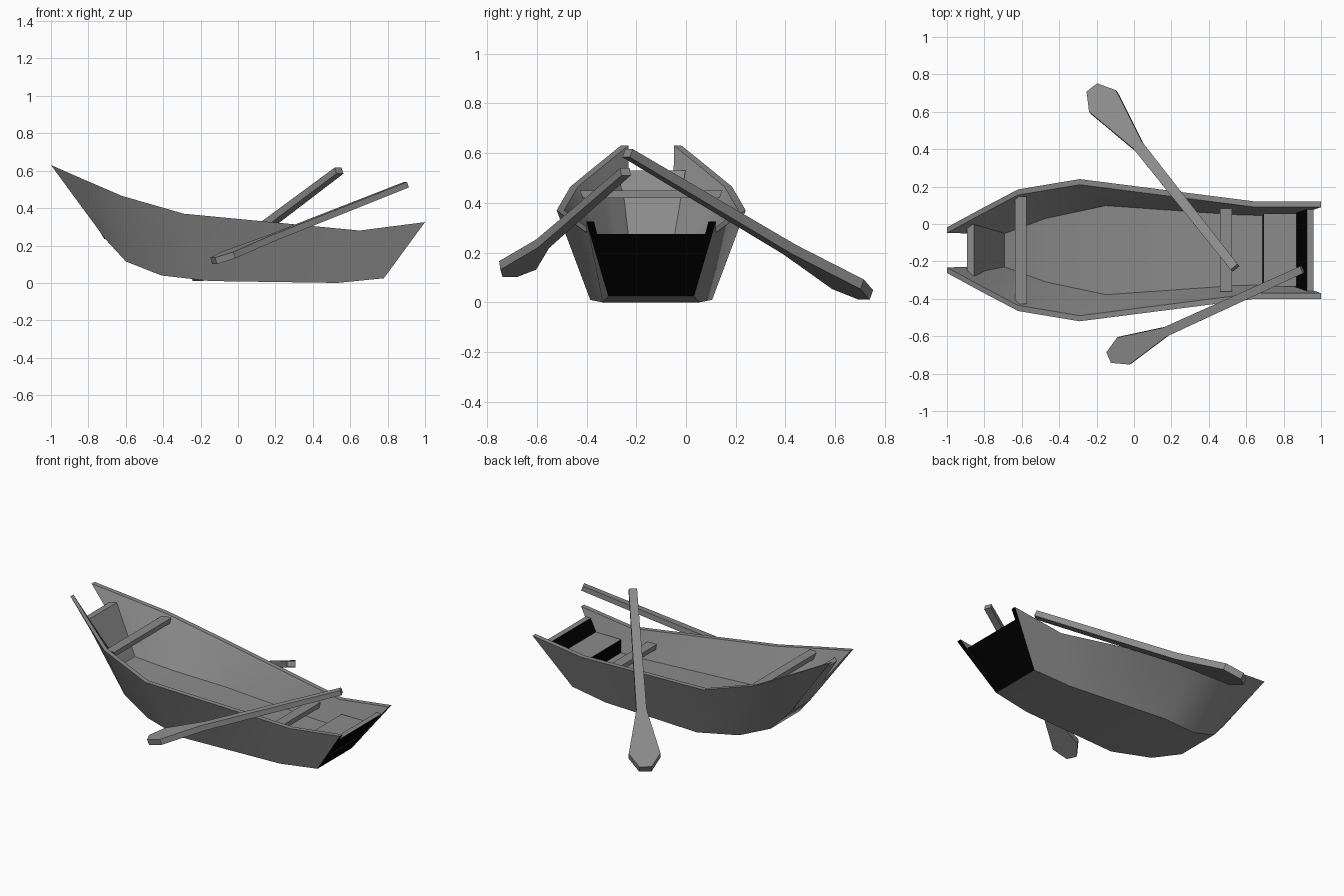
import bpy, math
from mathutils import Vector

if "Cube" in bpy.data.objects:
    bpy.data.objects.remove(bpy.data.objects["Cube"])

CY = -0.14  # centreline of the boat


def material(name, rgb):
    m = bpy.data.materials.new(name)
    m.diffuse_color = (*rgb, 1)
    m.use_nodes = True
    m.node_tree.nodes["Principled BSDF"].inputs["Base Color"].default_value = m.diffuse_color
    return m


GREY = material("weathered grey", (0.26, 0.26, 0.26))
BLACK = material("black", (0.0, 0.0, 0.0))


def loft(name, sections, black=None):
    """Join equal closed sections into a solid; black(face) picks dark faces."""
    n = len(sections[0])
    verts = [tuple(p) for s in sections for p in s]
    faces = []
    for i in range(len(sections) - 1):
        for j in range(n):
            k = (j + 1) % n
            faces.append((i * n + j, i * n + k, (i + 1) * n + k, (i + 1) * n + j))
    last = (len(sections) - 1) * n
    if n == 8:  # U-shaped section: cap each wall and the floor separately
        for b in (0, last):
            for q in ((0, 1, 6, 7), (1, 2, 5, 6), (2, 3, 4, 5)):
                c = [b + v for v in q]
                faces.append(c if b == 0 else c[::-1])
    else:
        faces += [tuple(range(n)), tuple(range(last + n - 1, last - 1, -1))]
    me = bpy.data.meshes.new(name)
    me.from_pydata(verts, [], faces)
    me.materials.append(GREY)
    me.materials.append(BLACK)
    ob = bpy.data.objects.new(name, me)
    bpy.context.collection.objects.link(ob)
    bpy.context.view_layer.objects.active = ob
    ob.select_set(True)
    bpy.ops.object.mode_set(mode='EDIT')
    bpy.ops.mesh.select_all(action='SELECT')
    bpy.ops.mesh.normals_make_consistent(inside=False)
    bpy.ops.object.mode_set(mode='OBJECT')
    if black:
        for p in me.polygons:
            p.material_index = int(black(p))
    bpy.ops.object.shade_smooth_by_angle(angle=math.radians(30))
    ob.select_set(False)
    return ob


def cross_plank(name, bottom, top, black=None):
    """Plank across the boat; bottom/top = (x0, x1, half width, z)."""
    def ring(x0, x1, h, z):
        return [(x0, CY - h, z), (x1, CY - h, z), (x1, CY + h, z), (x0, CY + h, z)]
    return loft(name, [ring(*bottom), ring(*top)], black)


# hull: stations of rim, outer chine and inner floor edge as (x, half width, z)
stations = [
    ((-1.0, .122, .63), (-.71, .10, .235), (-.70, .086, .25)),
    ((-.81, .225, .547), (-.60, .145, .115), (-.58, .13, .215)),
    ((-.62, .325, .465), (-.41, .19, .04), (-.47, .17, .185)),
    ((-.29, .38, .37), (-.15, .245, .01), (-.15, .238, .14)),
    ((.65, .26, .28), (.53, .195, .0), (.53, .19, .13)),
    ((1.0, .26, .325), (.78, .172, .025), (.857, .18, .13)),
]
sections = []
for rim, chine, floor in stations:
    half = [rim, chine]
    inner = [floor, (rim[0], rim[1] - .03, rim[2])]
    sections.append([(x, CY + h, z) for x, h, z in half]
                    + [(x, CY - h, z) for x, h, z in half[::-1]]
                    + [(x, CY - h, z) for x, h, z in inner[::-1]]
                    + [(x, CY + h, z) for x, h, z in inner])
loft("hull", sections, lambda p: p.normal.x > .7 and p.center.x > .75)

# end boards
cross_plank("bow_board", (-.715, -.685, .088, .235), (-.893, -.855, .138, .53))
cross_plank("transom", (.745, .782, .165, .03), (.925, .960, .24, .275),
            lambda p: abs(p.normal.x) > .6)

# seats
cross_plank("stern_seat", (.684, .76, .175, .07), (.692, .87, .195, .21),
            lambda p: abs(p.normal.x) > .9)
cross_plank("bow_bench", (-.635, -.575, .275, .42), (-.635, -.575, .287, .45))
cross_plank("rowing_bench", (.46, .525, .21, .20), (.46, .525, .222, .23))


# oars
def oar(name, handle, tip, scale, neck):
    a, b = Vector(handle), Vector(tip)
    d = (b - a).normalized()
    side = d.cross(Vector((0, 0, 1))).normalized()
    up = side.cross(d)
    rings = []
    for t, w, h in ((0, .024, .018), (neck, .030, .021), (.925, .092, .021), (1, .036, .021)):
        c, s, u = a.lerp(b, t), side * w * scale, up * h * scale
        rings.append([c - s - u, c + s - u, c + s + u, c - s + u])
    loft(name, rings)


oar("left_oar", (.54, -.235, .60), (-.22, .723, .03), 1.0, .68)
oar("right_oar", (.90, -.243, .525), (-.13, -.712, .118), .86, .71)
